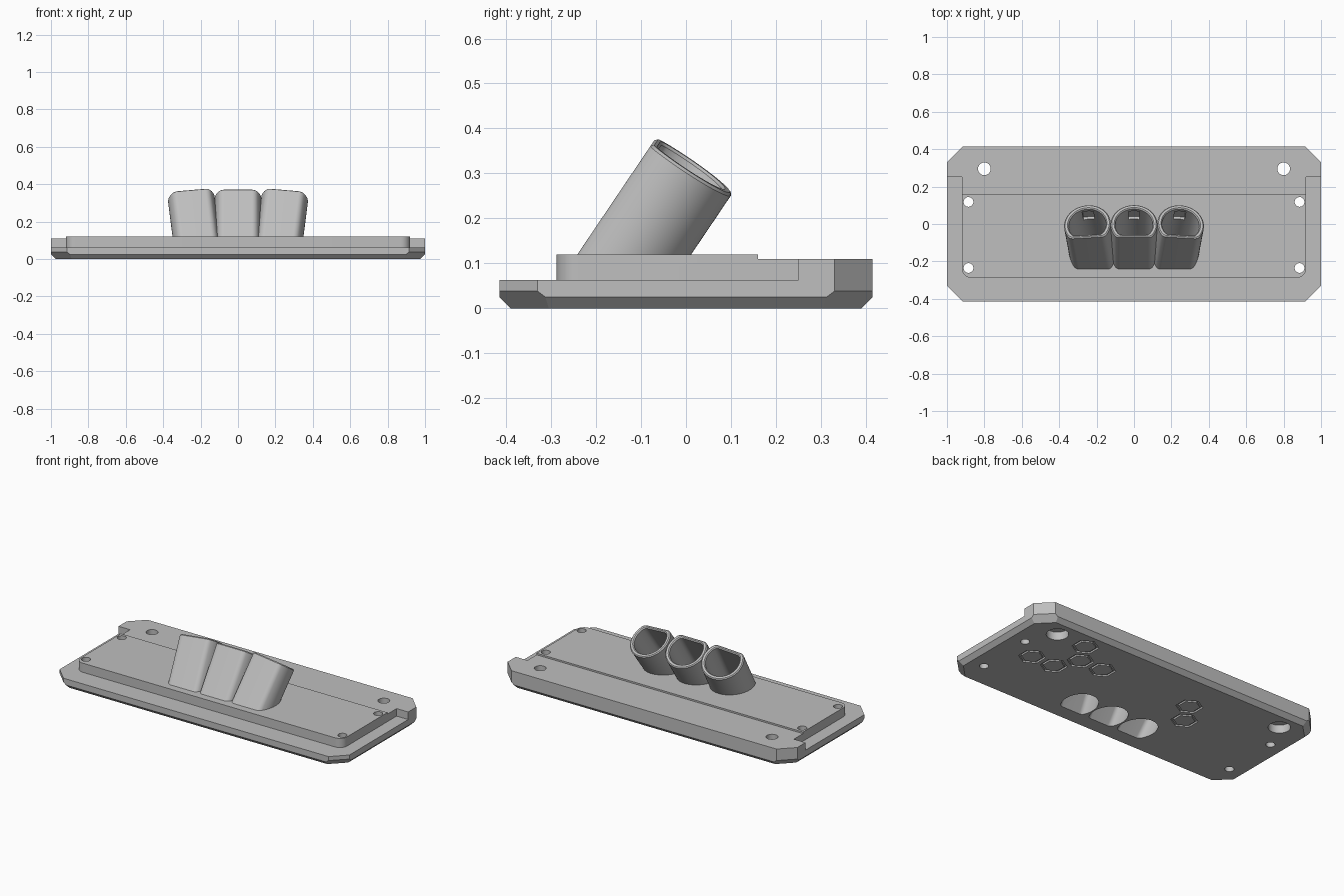
import bpy, bmesh
from math import sin, cos, asin, sqrt, pi, radians
from mathutils import Matrix, Vector

cube = bpy.data.objects.get("Cube")
if cube:
    bpy.data.objects.remove(cube, do_unlink=True)

grey = bpy.data.materials.new("plain_grey")
grey.use_nodes = True
grey.diffuse_color = (0.52, 0.52, 0.52, 1)
grey.node_tree.nodes["Principled BSDF"].inputs["Base Color"].default_value = grey.diffuse_color


def loft(rings, closed=False):
    """Bridge equal rings of points; cap the ends, or join them if closed."""
    bm = bmesh.new()
    loops = [[bm.verts.new(p) for p in ring] for ring in rings]
    n = len(loops[0])
    pairs = list(zip(loops, loops[1:]))
    if closed:
        pairs.append((loops[-1], loops[0]))
    else:
        bm.faces.new(loops[0][::-1])
        bm.faces.new(loops[-1])
    for a, b in pairs:
        for i in range(n):
            j = (i + 1) % n
            bm.faces.new((a[i], a[j], b[j], b[i]))
    bmesh.ops.recalc_face_normals(bm, faces=bm.faces)
    return bm


def circle(r, z, n=40, turn=0.0):
    return [(r * cos(turn + 2 * pi * i / n), r * sin(turn + 2 * pi * i / n), z) for i in range(n)]


def prism(outline, z0, z1):
    return loft([[(x, y, z) for x, y in outline] for z in (z0, z1)])


def trim(bm, point, normal):
    """Cut away the side the normal points to and close the cut."""
    res = bmesh.ops.bisect_plane(bm, geom=bm.verts[:] + bm.edges[:] + bm.faces[:], dist=1e-6,
                                 plane_co=point, plane_no=normal, clear_outer=True)
    edges = [e for e in res["geom_cut"] if isinstance(e, bmesh.types.BMEdge)]
    bmesh.ops.holes_fill(bm, edges=edges)
    bmesh.ops.recalc_face_normals(bm, faces=bm.faces)


def make(name, bm, matrix=Matrix()):
    bm.transform(matrix)
    mesh = bpy.data.meshes.new(name)
    bm.to_mesh(mesh)
    bm.free()
    mesh.materials.append(grey)
    obj = bpy.data.objects.new(name, mesh)
    bpy.context.collection.objects.link(obj)
    return obj


def boolean(obj, tools, operation):
    bpy.context.view_layer.objects.active = obj
    for tool in tools:
        mod = obj.modifiers.new("cut", "BOOLEAN")
        mod.operation, mod.solver, mod.object = operation, "EXACT", tool
        bpy.ops.object.modifier_apply(modifier=mod.name)


# Main plate: octagon with every lower edge chamfered
HX, HY, CORNER, CH = 1.0, 0.415, 1.33, 0.025
SX, SY = CORNER - HY, CORNER - HX
octagon = [(HX, -SY), (HX, SY), (SX, HY), (-SX, HY),
           (-HX, SY), (-HX, -SY), (-SX, -HY), (SX, -HY)]
bm = prism(octagon, 0, 0.063)
for s in (-1, 1):
    trim(bm, (s * HX, 0, CH), (s, 0, -1))
    trim(bm, (0, s * HY, CH), (0, s, -1))
    for t in (-1, 1):
        trim(bm, (s * SX, t * HY, 0.038), (s * 0.038, t * 0.038, -0.05))
base = make("base_plate", bm)

# Taller rear ledge
bm = prism(octagon, 0.05, 0.11)
trim(bm, (0, 0.25, 0), (0, -1, 0))
ledge = make("rear_ledge", bm)

# Raised panel with rounded front corners, and the lower strip behind it
PX, PF, R = 0.92, -0.288, 0.05
front = [(s * (PX - R) + R * cos(a), PF + R + R * sin(a))
         for s, start in ((-1, pi), (1, 1.5 * pi))
         for a in [start + pi / 2 * i / 8 for i in range(9)]]
panel = make("raised_panel", prism(front + [(PX, 0.16), (-PX, 0.16)], 0.04, 0.12))
strip = make("panel_strip", prism([(-PX, 0.1), (PX, 0.1), (PX, 0.3), (-PX, 0.3)], 0.04, 0.11))
boolean(base, [ledge, strip, panel], "UNION")
helpers = [ledge, strip, panel]


# Angled sockets: round section with one flat front side
def section(r, flat, fillet, z):
    a0 = asin((flat - fillet) / (r - fillet))
    cu = sqrt((r - fillet) ** 2 - (flat - fillet) ** 2)
    pts = []
    for i in range(41):
        a = -a0 + (pi + 2 * a0) * i / 40
        pts.append((r * cos(a), r * sin(a), z))
    for side, a1, a2 in ((-1, pi + a0, 1.5 * pi), (1, 1.5 * pi, 2 * pi - a0)):
        for i in range(9):
            if (side, i) in ((-1, 0), (1, 8)):
                continue
            a = a1 + (a2 - a1) * i / 8
            pts.append((side * cu + fillet * cos(a), fillet * sin(a) - flat + fillet, z))
    return pts


LENGTH, EDGE = 0.394, 0.006
sockets, bores, notches = [], [], []
for name, side in (("right", -1), ("middle", 0), ("left", 1)):
    frame = (Matrix.Translation((side * 0.209, -0.22, 0))
             @ Matrix.Rotation(radians(-34), 4, "X")
             @ Matrix.Rotation(radians(6 * side), 4, "Y"))
    tube = loft([section(0.125 - d, 0.085 - d, 0.035, z)
                 for z, d in ((-0.1, 0), (LENGTH - EDGE, 0), (LENGTH, EDGE))])
    tube.transform(frame)
    trim(tube, (0, 0, 0.112), (0, 0, -1))
    sockets.append(make(name + "_socket", tube))
    bore = loft([section(0.1 + d, 0.066 + d, 0.03, z)
                 for z, d in ((-0.15, 0), (LENGTH - EDGE, 0), (LENGTH, EDGE), (0.45, EDGE))])
    bores.append(make("bore_cutter", bore, frame))
    # Latch recess in the rear wall of the bore
    notch = bmesh.new()
    bmesh.ops.create_cube(notch, size=1)
    notch.transform(Matrix.Translation((0, 0.098, LENGTH - 0.062)) @ Matrix.Diagonal((0.06, 0.034, 0.075, 1)))
    notches.append(make("notch_cutter", notch, frame))

for i, socket in enumerate(sockets):
    boolean(socket, bores + [notches[i]], "DIFFERENCE")

# Screw holes and counterbored mounting holes
holes = []
for s in (-1, 1):
    for y in (0.118, -0.235):
        holes.append(make("screw_cutter", loft([circle(0.026, -0.1), circle(0.026, 0.2)]),
                          Matrix.Translation((s * 0.885, y, 0))))
    rings = [circle(r, z) for r, z in ((0.062, -0.1), (0.062, 0.05), (0.034, 0.05), (0.034, 0.2))]
    holes.append(make("mount_cutter", loft(rings), Matrix.Translation((s * 0.8, 0.295, 0))))

# Honeycomb outlines engraved in the underside
PITCH = 0.157
for col, row in ((0, 0), (1, 0), (-6, 0), (-1, 1), (-2, 1), (-6, 1), (0, 2)):
    x = 0.592 + PITCH * (col + (0.5 if row == 1 else 0))
    y = 0.016 + PITCH * sqrt(0.75) * row
    rings = [circle(r, z, 6, pi / 6) for r, z in ((0.076, -0.02), (0.076, 0.01), (0.06, 0.01), (0.06, -0.02))]
    holes.append(make("hexagon_cutter", loft(rings, closed=True), Matrix.Translation((x, y, 0))))

boolean(base, bores + holes, "DIFFERENCE")

for obj in helpers + bores + notches + holes:
    bpy.data.objects.remove(obj, do_unlink=True)

# Smooth curved walls, keep hard edges
bpy.ops.object.select_all(action="DESELECT")
for obj in [base] + sockets:
    obj.select_set(True)
bpy.context.view_layer.objects.active = base
bpy.ops.object.shade_smooth_by_angle(angle=radians(30))
